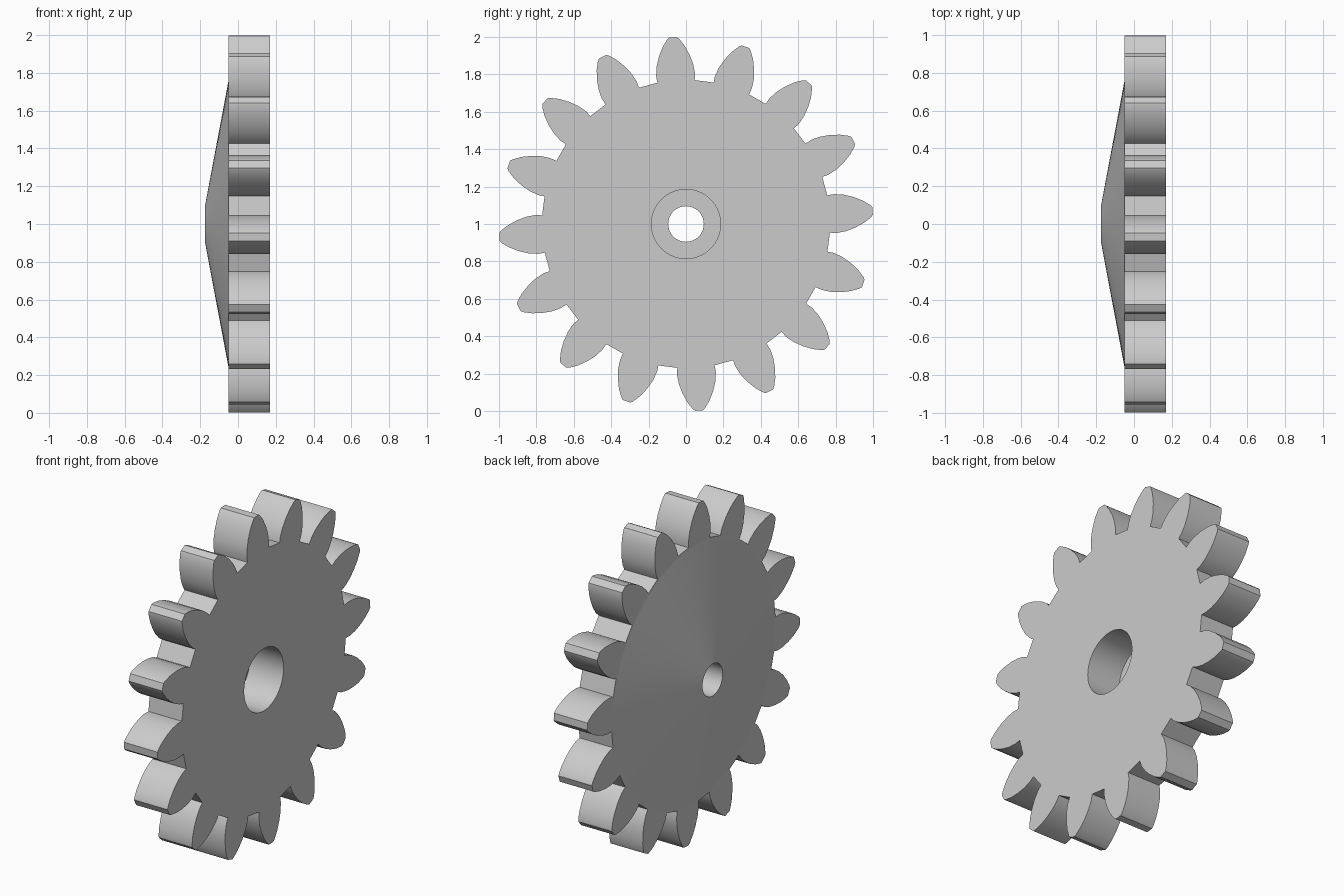
import bpy, bmesh, math
from mathutils import Matrix, Vector

old = bpy.data.objects.get("Cube")
if old:
    bpy.data.objects.remove(old, do_unlink=True)

TEETH = 16
TILT = math.radians(4)
BACK, FACE, TIP = -0.05, 0.17, -0.175
BORE, AXLE = 0.185, 0.095
SEGMENTS = 64

steel = bpy.data.materials.new("plain grey")
steel.use_nodes = True
GREY = (0.6, 0.6, 0.6, 1)
steel.diffuse_color = GREY
steel.node_tree.nodes["Principled BSDF"].inputs["Base Color"].default_value = GREY


def finish(name, bm, angle):
    bmesh.ops.recalc_face_normals(bm, faces=bm.faces)
    mesh = bpy.data.meshes.new(name)
    bm.to_mesh(mesh)
    bm.free()
    mesh.materials.append(steel)
    obj = bpy.data.objects.new(name, mesh)
    obj.location.z = 1
    bpy.context.collection.objects.link(obj)
    bpy.ops.object.select_all(action='DESELECT')
    obj.select_set(True)
    bpy.context.view_layer.objects.active = obj
    bpy.ops.object.shade_smooth_by_angle(angle=math.radians(angle))


def loop(bm, points):
    verts = [bm.verts.new(p) for p in points]
    return [bm.edges.new((v, verts[(i + 1) % len(verts)])) for i, v in enumerate(verts)]


# Toothed plate: one tooth flank (half width, radius), mirrored and repeated
flank = [(0.10, 0.764), (0.104, 0.80), (0.098, 0.85), (0.083, 0.90),
         (0.06, 0.95), (0.034, 0.988), (0.021, 1.0)]
tooth = flank + [(-u, r) for u, r in reversed(flank)]
outline = []
for i in range(TEETH):
    turn = Matrix.Rotation(TILT + i * math.tau / TEETH, 3, 'X')
    outline += [turn @ Vector((FACE, u, r)) for u, r in tooth]
hole = [(FACE, BORE * math.cos(a), BORE * math.sin(a))
        for a in (math.tau * i / SEGMENTS for i in range(SEGMENTS))]

bm = bmesh.new()
edges = loop(bm, outline) + loop(bm, hole)
bmesh.ops.triangle_fill(bm, edges=edges, use_beauty=True)
extruded = bmesh.ops.extrude_face_region(bm, geom=bm.faces[:], use_keep_orig=True)
moved = [g for g in extruded["geom"] if isinstance(g, bmesh.types.BMVert)]
bmesh.ops.translate(bm, verts=moved, vec=(BACK - FACE, 0, 0))
finish("toothed_plate", bm, 25)

# Conical hub with the narrow axle hole and the floor of the wide bore
bm = bmesh.new()
profile = [(BACK, BORE), (BACK, AXLE), (TIP, AXLE), (BACK, 0.76)]
verts = [bm.verts.new((x, 0, r)) for x, r in profile]
path = [bm.edges.new(pair) for pair in zip(verts, verts[1:])]
bmesh.ops.spin(bm, geom=verts + path, cent=(0, 0, 0), axis=(1, 0, 0),
               angle=math.tau, steps=SEGMENTS, use_duplicate=False)
bmesh.ops.remove_doubles(bm, verts=bm.verts, dist=0.0001)
# Faces point outward from the solid side of the profile
finish("conical_hub", bm, 25)
